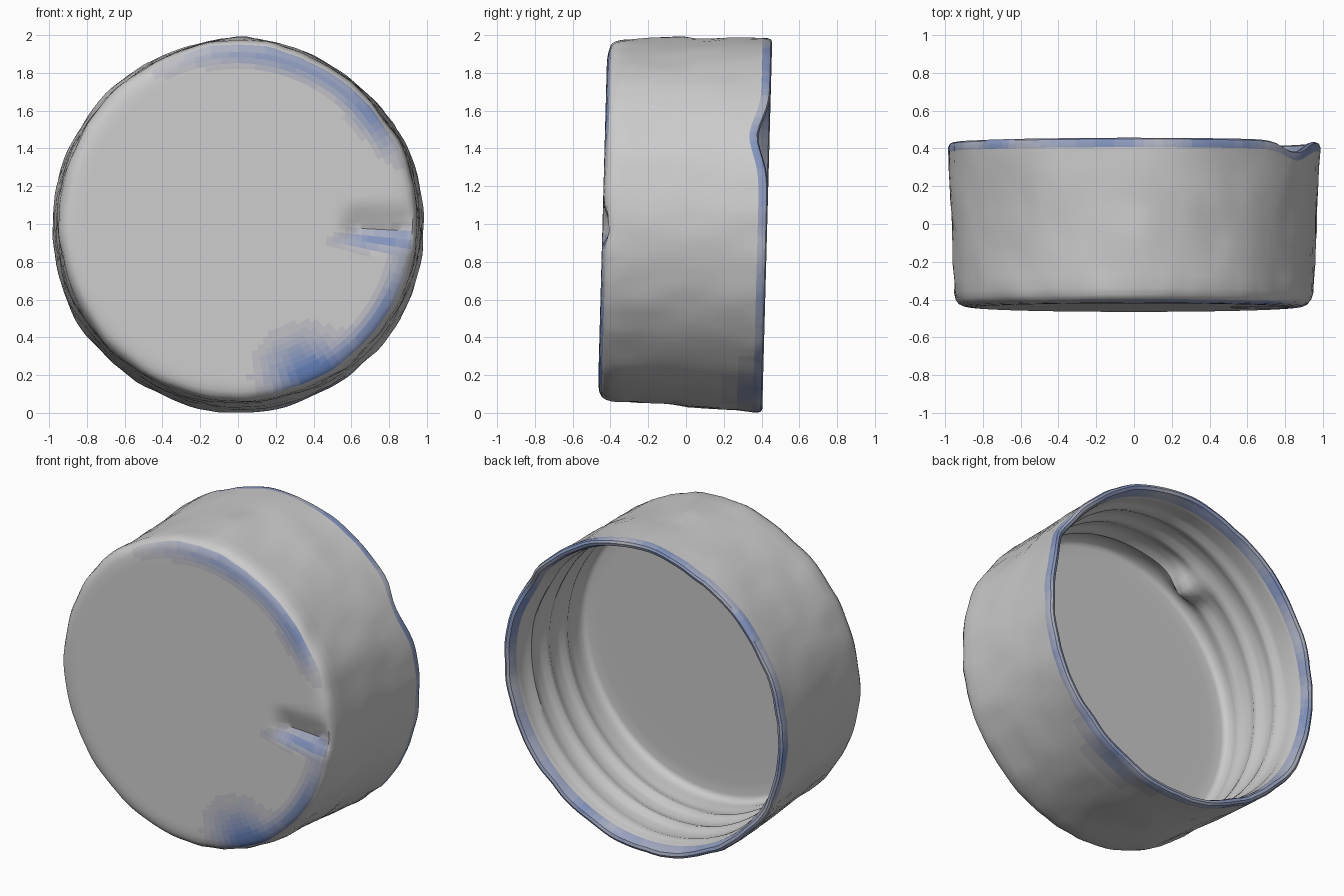
import bpy, bmesh, math
from mathutils import Vector, Matrix, noise

if "Cube" in bpy.data.objects:
    bpy.data.objects.remove(bpy.data.objects["Cube"])

SEG = 120
TILT = Matrix.Rotation(-0.027, 3, 'X')


def bump(d, width):
    return math.exp(-(d / width) ** 2)


def clamp(v):
    return max(0, min(1, v))


def angle_gap(a, b):
    return (a - b + math.pi) % (2 * math.pi) - math.pi


# Profile (radius, y): front face, rounded edge, outer wall, lip, inner wall, floor
front = [(0.03 * i, -0.442) for i in range(1, 29)]
front += [(0.87, -0.44), (0.90, -0.435), (0.925, -0.422), (0.94, -0.40), (0.95, -0.365)]
outer = [(0.953 + 0.03 * (i / 8) ** 1.3, -0.30 + 0.085 * i) for i in range(9)]
lip = [(0.985, 0.405), (0.979, 0.423), (0.965, 0.43), (0.947, 0.424), (0.938, 0.40)]
inner = [(0.93 - 0.02 * i / 20, 0.37 - 0.029 * i) for i in range(21)]
floor = [(0.903, -0.24), (0.89, -0.257), (0.87, -0.262)]
floor += [(0.8 - 0.1 * i, -0.264) for i in range(8)]
profile = front + outer + lip + inner + floor
n_front = len(front)
n_out = n_front + len(outer)
n_lip = n_out + len(lip)
n_in = n_lip + len(inner)


def shaped(r, y, a, k):
    """Adds dents, threads and hand-made unevenness to a point of the profile."""
    if n_lip <= k < n_in:
        # screw threads and the small lump on the inner wall
        phase = (0.30 - y) / 0.17 - a / (2 * math.pi)
        fade = clamp((0.34 - y) / 0.08) * clamp((y + 0.2) / 0.08)
        r -= 0.02 * fade * max(0, math.sin(2 * math.pi * phase))
        r -= 0.10 * bump(angle_gap(a, math.radians(121)), 0.11) * bump(y + 0.08, 0.08)
    if n_front <= k < n_in:
        # dip in the open rim
        y -= 0.06 * clamp((y + 0.05) / 0.45) * bump(angle_gap(a, math.radians(29)), 0.16)
    if n_front - 3 <= k < n_lip:
        # uneven outer wall, slightly raised at the top
        ca, sa = math.cos(a), math.sin(a)
        r += 0.010 * noise.noise(Vector((3 * ca, 3 * sa, 4 * y)))
        r += 0.009 * noise.noise(Vector((8 * ca, 8 * sa, 8 * y + 5)))
        r += 0.017 * bump(angle_gap(a, math.pi / 2), 0.28)
        r += 0.010 * bump(angle_gap(a, math.pi / 2), 0.12) * bump(y + 0.1, 0.12)
    x, z = r * math.cos(a), r * math.sin(a)
    if k < n_front:
        # wedge-shaped nick in the closed face
        h = z + 0.13
        side = clamp(h / 0.09) if h < 0.09 else clamp(1 - (h - 0.09) / 0.14)
        y += 0.05 * side * clamp((x - 0.53) / 0.1) * clamp((0.94 - x) / 0.05)
    return TILT @ Vector((x, y, z)) + Vector((0, 0, 1))


def blue_weight(c, k):
    """How strongly blue the worn paint is at a face centre."""
    x, y, z = c.x, c.y, c.z - 1
    a, r = math.atan2(z, x), math.hypot(x, z)
    if n_out <= k + 1 <= n_lip:
        return 0.55 + 0.5 * noise.noise(Vector((4 * x, 4 * z, 1)))
    w = 0
    if k < n_front - 3:
        w = 0.7 * bump(r - 0.9, 0.06) * bump(angle_gap(a, math.radians(72)), 0.6)
        w += 0.9 * bump(x - 0.36, 0.2) * bump(z + 0.78, 0.18)
        w += 0.8 * bump(r - 0.89, 0.06) * bump(angle_gap(a, math.radians(-35)), 0.4)
        w += 0.8 * bump(x - 0.75, 0.2) * bump(z + 0.085, 0.05)
        w += 0.5 * bump(r - 0.9, 0.08) * bump(angle_gap(a, math.radians(38)), 0.2)
    elif n_front <= k < n_out:
        w = bump(angle_gap(a, math.radians(-65)), 0.25) * bump(y - 0.42, 0.14)
    return w


# Cap shell
STEPS = 10
bm = bmesh.new()
rings = []
for k, (r, y) in enumerate(profile):
    rings.append([bm.verts.new(shaped(r, y, 2 * math.pi * i / SEG, k)) for i in range(SEG)])
for k in range(len(rings) - 1):
    for i in range(SEG):
        j = (i + 1) % SEG
        f = bm.faces.new((rings[k][i], rings[k][j], rings[k + 1][j], rings[k + 1][i]))
        w = blue_weight(f.calc_center_median(), k)
        f.material_index = max(0, min(STEPS - 1, int(w * STEPS)))
for ring, y in ((rings[0], -0.442), (rings[-1], -0.264)):
    hub = bm.verts.new(shaped(0, y, 0, len(profile) - 1))
    for i in range(SEG):
        bm.faces.new((ring[i], hub, ring[(i + 1) % SEG]))
bmesh.ops.recalc_face_normals(bm, faces=bm.faces[:])
mesh = bpy.data.meshes.new("bottle_cap")
bm.to_mesh(mesh)
bm.free()
cap = bpy.data.objects.new("bottle_cap", mesh)
bpy.context.collection.objects.link(cap)

# Grey to blue paint steps
grey, blue = Vector((0.56, 0.55, 0.56)), Vector((0.13, 0.22, 0.50))
for s in range(STEPS):
    mat = bpy.data.materials.new(f"paint_{s}")
    mat.diffuse_color = (*grey.lerp(blue, s / (STEPS - 1)), 1)
    mat.use_nodes = True
    mat.node_tree.nodes["Principled BSDF"].inputs["Base Color"].default_value = mat.diffuse_color
    mesh.materials.append(mat)

bpy.context.view_layer.objects.active = cap
cap.select_set(True)
bpy.ops.object.shade_smooth_by_angle(angle=math.radians(40))
